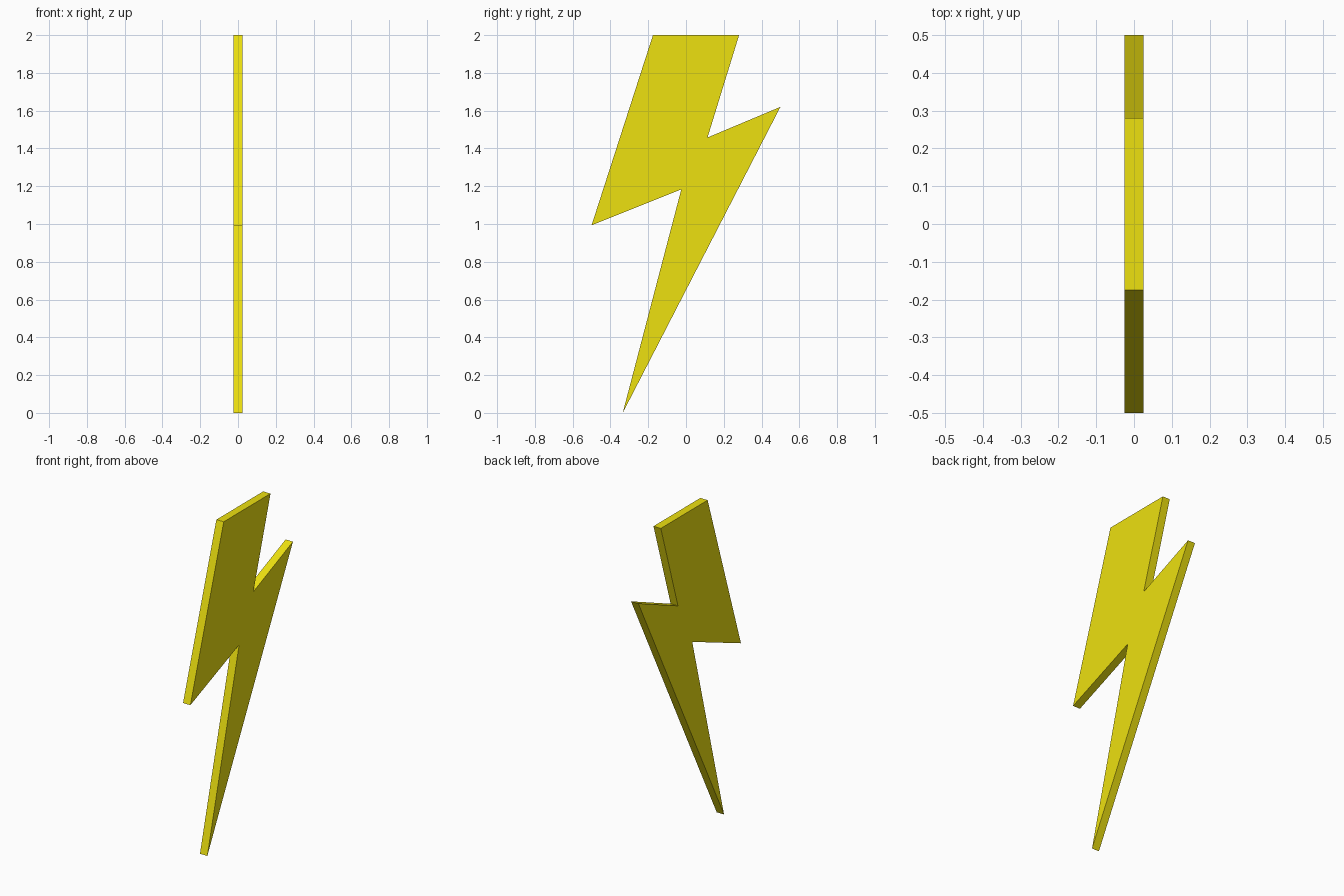
import bpy, bmesh

if "Cube" in bpy.data.objects:
    bpy.data.objects.remove(bpy.data.objects["Cube"])

# Bolt outline in the side plane (y, z)
OUTLINE = [(-0.175, 2.0), (-0.5, 0.993), (-0.025, 1.183), (-0.335, 0.0),
           (0.5, 1.62), (0.114, 1.458), (0.281, 2.0)]
THICKNESS = 0.05

# Flat slab extruded from the outline
bm = bmesh.new()
face = bm.faces.new([bm.verts.new((-THICKNESS / 2, y, z)) for y, z in OUTLINE])
result = bmesh.ops.extrude_face_region(bm, geom=[face])
moved = [v for v in result["geom"] if isinstance(v, bmesh.types.BMVert)]
bmesh.ops.translate(bm, verts=moved, vec=(THICKNESS, 0, 0))
bmesh.ops.recalc_face_normals(bm, faces=bm.faces)
mesh = bpy.data.meshes.new("lightning_bolt")
bm.to_mesh(mesh)
bm.free()

# Yellow finish
yellow = bpy.data.materials.new("yellow")
yellow.diffuse_color = (0.85, 0.75, 0.005, 1)
yellow.use_nodes = True
yellow.node_tree.nodes["Principled BSDF"].inputs["Base Color"].default_value = yellow.diffuse_color
mesh.materials.append(yellow)

bolt = bpy.data.objects.new("lightning_bolt", mesh)
bpy.context.collection.objects.link(bolt)
